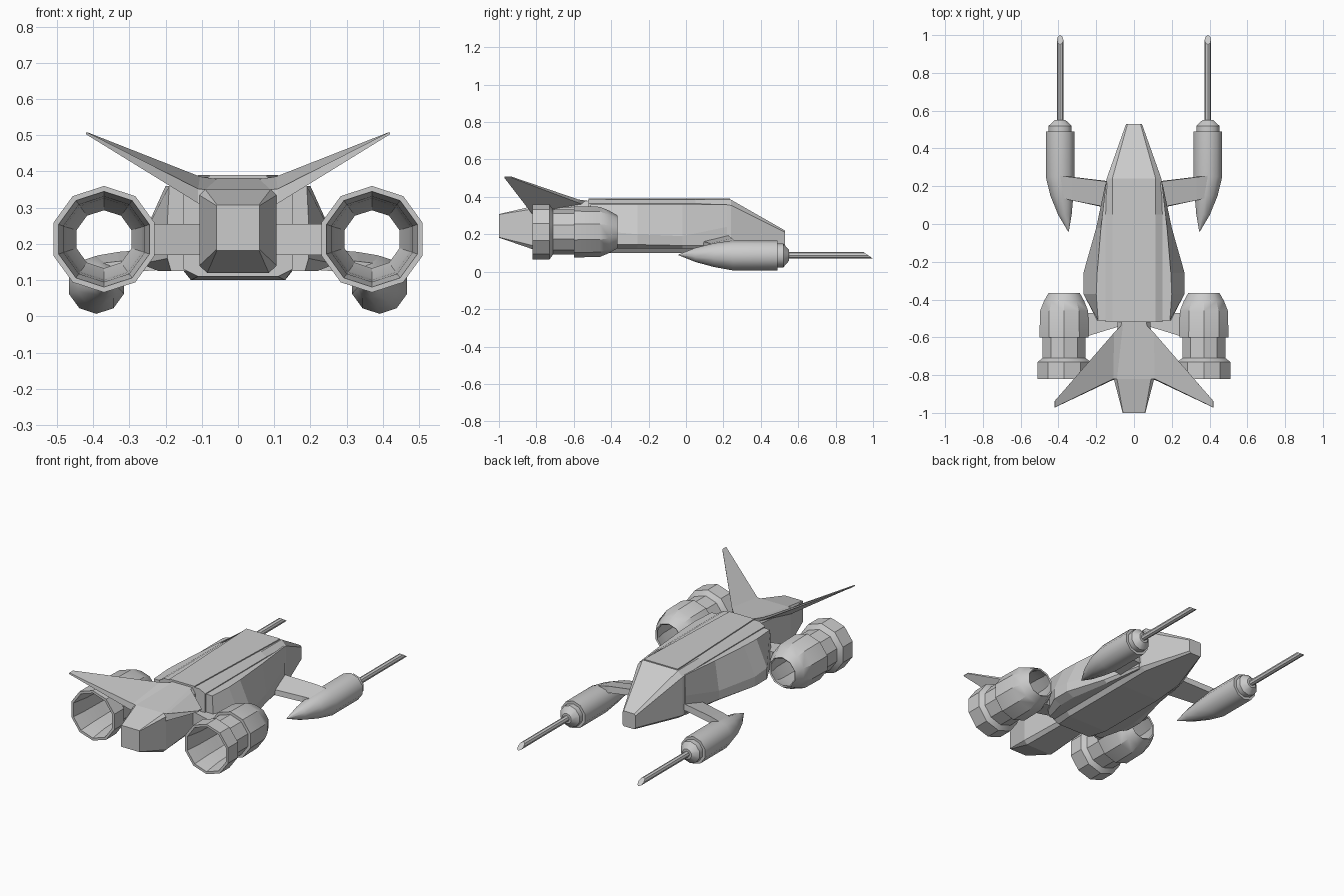
import bpy, bmesh, math


def loft(name, rings, mirror=False, smooth=None, closed=False):
    """Skin a list of equal-length rings; cap the ends or join last to first."""
    bm = bmesh.new()
    vs = [[bm.verts.new(p) for p in r] for r in rings]
    n = len(vs[0])
    pairs = list(zip(vs, vs[1:]))
    if closed:
        pairs.append((vs[-1], vs[0]))
    else:
        bm.faces.new(vs[0])
        bm.faces.new(vs[-1])
    for a, b in pairs:
        for i in range(n):
            j = (i + 1) % n
            bm.faces.new((a[i], a[j], b[j], b[i]))
    bmesh.ops.recalc_face_normals(bm, faces=bm.faces)
    me = bpy.data.meshes.new(name)
    bm.to_mesh(me)
    bm.free()
    ob = bpy.data.objects.new(name, me)
    bpy.context.collection.objects.link(ob)
    if mirror:
        ob.modifiers.new("Mirror", 'MIRROR').use_mirror_merge = False
    if smooth:
        bpy.ops.object.select_all(action='DESELECT')
        ob.select_set(True)
        bpy.context.view_layer.objects.active = ob
        bpy.ops.object.shade_smooth_by_angle(angle=math.radians(smooth))
    return ob


def ring(cx, y, cz, r, n=10):
    return [(cx + r * math.cos(math.pi / 2 + 2 * math.pi * i / n), y,
             cz + r * math.sin(math.pi / 2 + 2 * math.pi * i / n)) for i in range(n)]


def octagon(y, w, wt, zt, zs, zl, wb, zb):
    """Symmetric chamfered box section: side width w, top width wt, bottom width wb."""
    half = [(wt, zt), (w, zs), (w, zl), (wb, zb)]
    return [(x, y, z) for x, z in half] + [(-x, y, z) for x, z in reversed(half)]


# Main hull with tapered nose
loft("fuselage", [
    octagon(-0.52, 0.15, 0.115, 0.385, 0.365, 0.13, 0.11, 0.11),
    octagon(-0.40, 0.15, 0.115, 0.385, 0.365, 0.125, 0.13, 0.10),
    octagon(0.05, 0.15, 0.115, 0.385, 0.365, 0.125, 0.13, 0.10),
    octagon(0.24, 0.145, 0.115, 0.385, 0.355, 0.13, 0.12, 0.11),
    octagon(0.53, 0.042, 0.034, 0.22, 0.21, 0.14, 0.034, 0.13)])

# Raised spine plate on top
loft("spine_plate", [
    [(-0.08, -0.52, z), (0.08, -0.52, z), (0.11, 0.235, z), (-0.11, 0.235, z)]
    for z in (0.37, 0.391)])

# Faceted bulges on the hull sides
def bulge(y, top, out, zo_hi, zo_lo, bot):
    return [(0.10, y, 0.36), (top, y, 0.36), (out, y, zo_hi),
            (out, y, zo_lo), (bot, y, 0.125), (0.10, y, 0.125)]

loft("side_bulge", [
    bulge(-0.51, 0.19, 0.195, 0.26, 0.16, 0.185),
    bulge(-0.37, 0.20, 0.268, 0.21, 0.145, 0.22),
    bulge(-0.26, 0.195, 0.268, 0.20, 0.145, 0.22),
    bulge(-0.02, 0.175, 0.20, 0.19, 0.14, 0.18),
    bulge(0.22, 0.148, 0.15, 0.24, 0.14, 0.147)], mirror=True)

# Tail block
loft("tail", [
    octagon(-0.50, 0.085, 0.065, 0.382, 0.35, 0.15, 0.07, 0.13),
    octagon(-0.82, 0.107, 0.09, 0.35, 0.335, 0.14, 0.085, 0.12),
    octagon(-1.0, 0.06, 0.058, 0.308, 0.306, 0.184, 0.058, 0.182)])

# Swept tail fins
loft("tail_fin", [
    [(0.05, -0.52, 0.378), (0.05, -0.53, 0.35), (0.09, -0.825, 0.305), (0.09, -0.82, 0.35)],
    [(0.105, -0.575, 0.386), (0.105, -0.58, 0.37), (0.11, -0.825, 0.312), (0.11, -0.82, 0.352)],
    [(0.418, -0.935, 0.509), (0.42, -0.937, 0.504), (0.42, -0.972, 0.503), (0.418, -0.97, 0.509)]],
    mirror=True)

# Hollow engines, open at both ends
engine = [(-0.365, 0.087), (-0.41, 0.113), (-0.46, 0.134), (-0.60, 0.137), (-0.60, 0.12),
          (-0.71, 0.12), (-0.73, 0.147), (-0.82, 0.147), (-0.82, 0.132), (-0.72, 0.118),
          (-0.60, 0.113), (-0.46, 0.108), (-0.37, 0.08)]
loft("engine", [ring(0.37, y, 0.213, r) for y, r in engine],
     mirror=True, smooth=32, closed=True)

# Struts joining engines to hull
loft("engine_strut", [
    [(x, a, 0.255), (x, b, 0.255), (x, b, 0.17), (x, a, 0.17)]
    for x, a, b in ((0.07, -0.50, -0.54), (0.12, -0.48, -0.555), (0.25, -0.47, -0.595))],
    mirror=True)

# Arms carrying the gun pods
loft("gun_arm", [
    [(0.12, 0.222, 0.195), (0.12, 0.225, 0.16), (0.12, 0.08, 0.135), (0.12, 0.085, 0.165)],
    [(0.33, 0.248, 0.178), (0.33, 0.25, 0.14), (0.33, 0.125, 0.12), (0.33, 0.125, 0.152)],
    [(0.39, 0.256, 0.168), (0.39, 0.256, 0.13), (0.39, 0.14, 0.11), (0.39, 0.14, 0.145)]],
    mirror=True)

# Gun pods, drawn out to an inboard point at the rear
pod = [(0.347, -0.04, 0.09, 0.002), (0.366, 0.05, 0.09, 0.038), (0.382, 0.15, 0.089, 0.064),
       (0.391, 0.25, 0.087, 0.08), (0.391, 0.49, 0.087, 0.08), (0.391, 0.49, 0.087, 0.064),
       (0.391, 0.52, 0.087, 0.064), (0.391, 0.55, 0.087, 0.03)]
loft("gun_pod", [ring(*p) for p in pod], mirror=True, smooth=37)

# Barrels with slanted muzzle
tip = [(x, 0.975 - (z - 0.087) * 1.45, z) for x, y, z in ring(0.391, 0, 0.087, 0.0172, 8)]
loft("gun_barrel", [ring(0.391, 0.54, 0.087, 0.0172, 8), tip], mirror=True)
